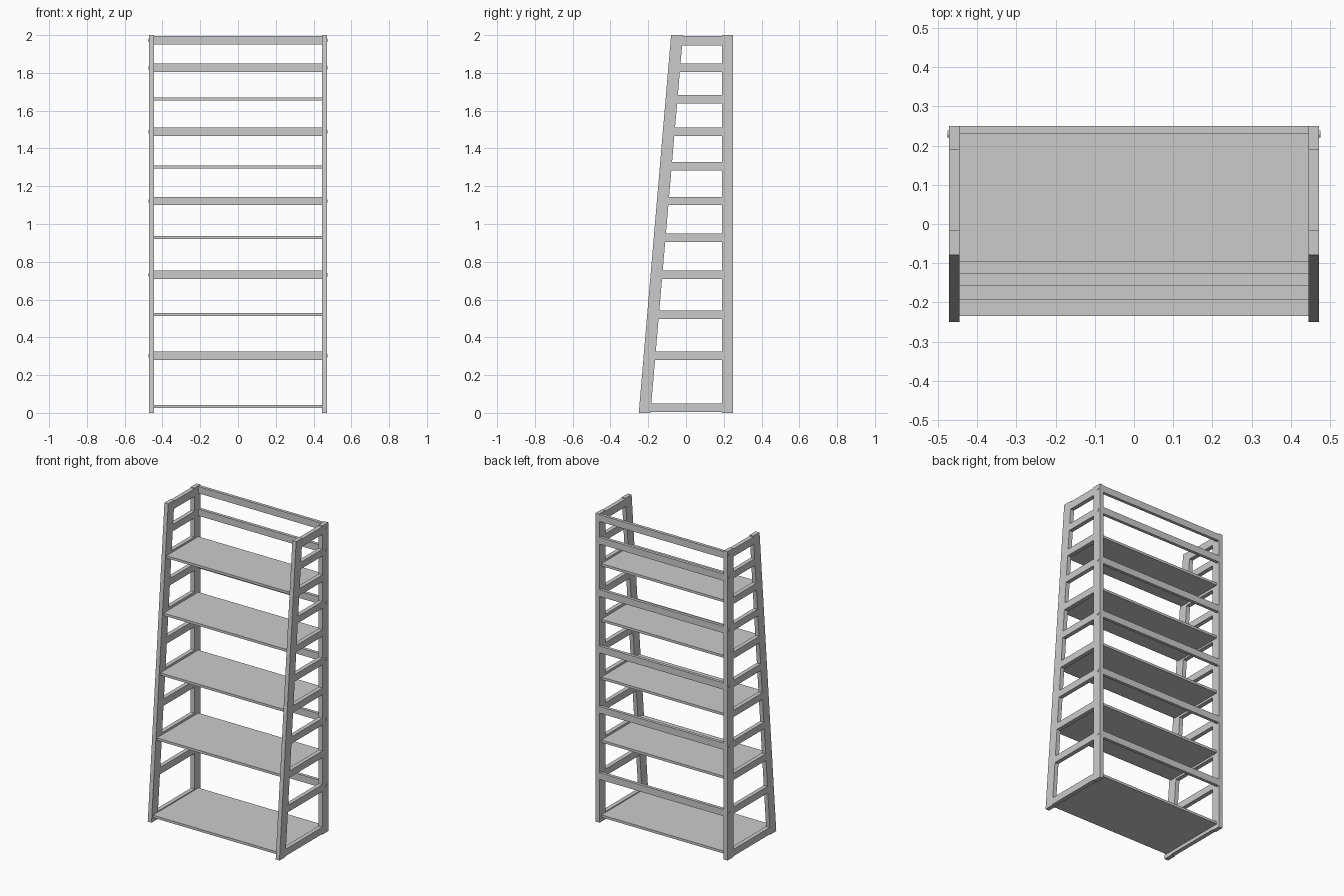
import bpy, bmesh, math
from mathutils import Matrix

if "Cube" in bpy.data.objects:
    bpy.data.objects.remove(bpy.data.objects["Cube"])

grey = bpy.data.materials.new("grey")
grey.diffuse_color = (0.6, 0.6, 0.6, 1)
grey.use_nodes = True
grey.node_tree.nodes["Principled BSDF"].inputs["Base Color"].default_value = grey.diffuse_color

X_IN, X_OUT = 0.445, 0.472      # inner and outer faces of the side frames
Y_POST, Y_BACK = 0.19, 0.25     # rear post depth
Y_SHELF = 0.23                  # back edge of shelves, front face of rails


def leg_front(z):
    return -0.25 + 0.0855 * z


def leg_rear(z):
    return -0.188 + 0.0860 * z


def finish(name, bm):
    bmesh.ops.recalc_face_normals(bm, faces=bm.faces)
    me = bpy.data.meshes.new(name)
    bm.to_mesh(me)
    bm.free()
    me.materials.append(grey)
    ob = bpy.data.objects.new(name, me)
    bpy.context.collection.objects.link(ob)
    return ob


def prism(name, x0, x1, profile):
    """Extrude a (y, z) outline from x0 to x1."""
    bm = bmesh.new()
    face = bm.faces.new([bm.verts.new((x0, y, z)) for y, z in profile])
    ext = bmesh.ops.extrude_face_region(bm, geom=[face])
    verts = [v for v in ext["geom"] if isinstance(v, bmesh.types.BMVert)]
    bmesh.ops.translate(bm, verts=verts, vec=(x1 - x0, 0, 0))
    return finish(name, bm)


def box(name, x0, x1, y0, y1, z0, z1):
    return prism(name, x0, x1, [(y0, z0), (y1, z0), (y1, z1), (y0, z1)])


RUNGS = [0.027, 0.302, 0.52, 0.732, 0.928, 1.122, 1.306, 1.488, 1.661, 1.827, 1.97]
RAILS = [0.302, 0.732, 1.122, 1.488, 1.827, 1.973]
SHELVES = [0.035, 0.52, 0.928, 1.303, 1.663]

# Side frames: sloping front leg, upright rear post, rungs and bolts
for side, s in (("left", -1), ("right", 1)):
    a, b = s * X_IN, s * X_OUT
    for part, z0, z1 in (("lower", 0, 0.965), ("upper", 0.965, 2)):
        prism(f"{side}_{part}_front_leg", a, b,
              [(leg_front(z0), z0), (leg_rear(z0), z0), (leg_rear(z1), z1), (leg_front(z1), z1)])
    for part, z0, z1 in (("lower", 0, 0.955), ("upper", 0.955, 2)):
        box(f"{side}_{part}_rear_post", a, b, Y_POST, Y_BACK, z0, z1)
    for i, z in enumerate(RUNGS):
        h = 0.025 if i == len(RUNGS) - 1 else 0.022
        lo, hi = z - h, z + h
        prism(f"{side}_rung_{i + 1}", a, b,
              [(leg_rear(lo), lo), (Y_POST, lo), (Y_POST, hi), (leg_rear(hi), hi)])
    for i, z in enumerate(RAILS):
        bm = bmesh.new()
        bmesh.ops.create_cone(bm, cap_ends=True, segments=16, radius1=0.009, radius2=0.009,
                              depth=0.012,
                              matrix=Matrix.Translation((s * 0.469, 0.23, z))
                              @ Matrix.Rotation(math.pi / 2, 4, "Y"))
        finish(f"{side}_bolt_{i + 1}", bm)

# Back rails
for i, z in enumerate(RAILS):
    box(f"back_rail_{i + 1}", -X_IN, X_IN, Y_SHELF, Y_BACK, z - 0.022, z + 0.022)

# Shelves, each reaching almost to the front of the sloping legs
for i, z in enumerate(SHELVES):
    box(f"shelf_{i + 1}", -X_IN, X_IN, leg_front(z) + 0.012, Y_SHELF, z - 0.008, z + 0.008)
